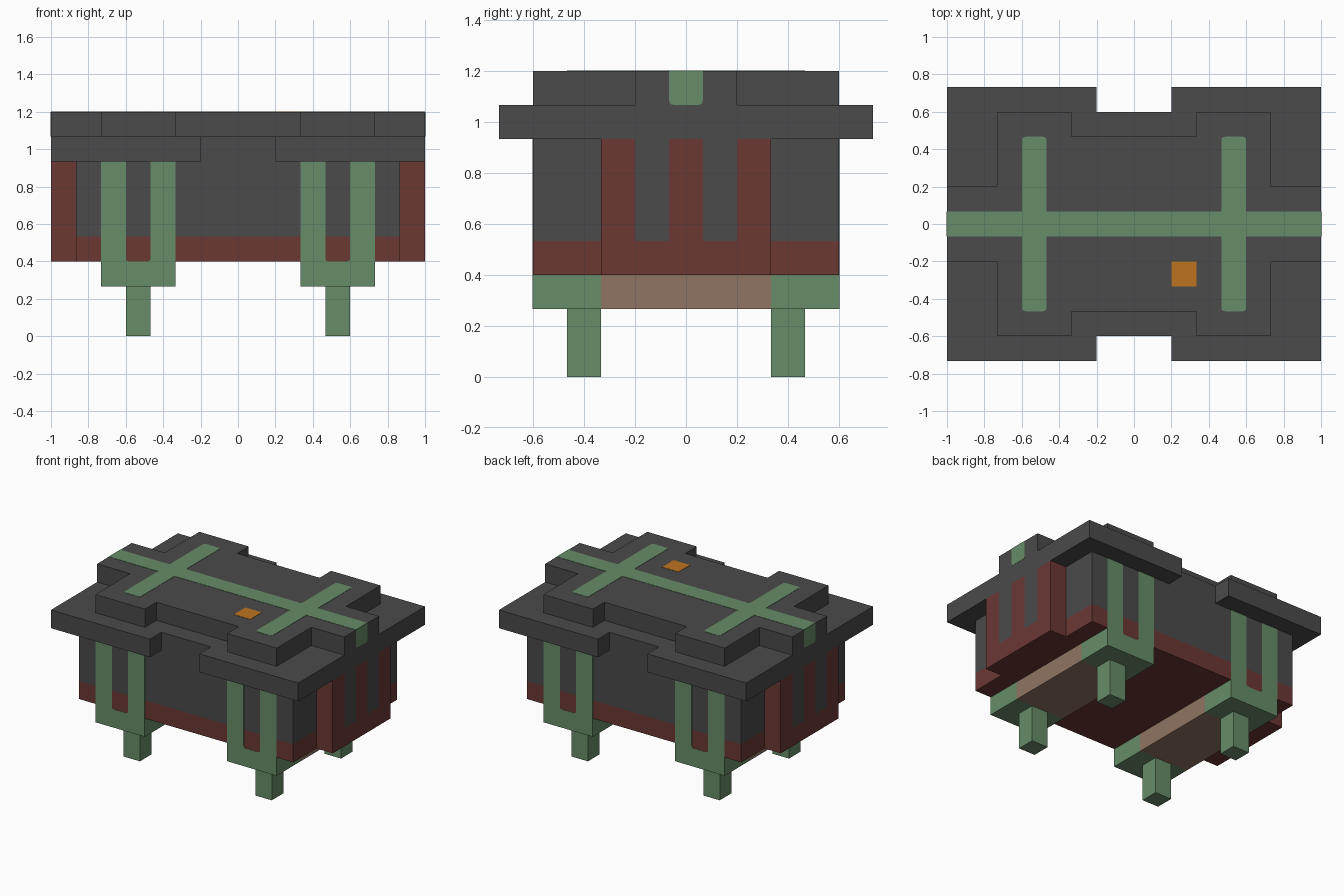
import bpy
import bmesh
from mathutils import Vector

cube = bpy.data.objects.get("Cube")
if cube:
    bpy.data.objects.remove(cube, do_unlink=True)

U = 1 / 15        # modelling grid step
THIN = 0.03       # thickness of painted plates, in grid steps


def material(name, rgb):
    m = bpy.data.materials.new(name)
    m.use_nodes = True
    m.diffuse_color = (*rgb, 1)
    m.node_tree.nodes["Principled BSDF"].inputs["Base Color"].default_value = (*rgb, 1)
    return m


GREY = material("charcoal grey", (0.069, 0.069, 0.069))
GREEN = material("moss green", (0.136, 0.262, 0.138))
RED = material("brick red", (0.147, 0.040, 0.034))
TAN = material("tan", (0.275, 0.178, 0.122))
ORANGE = material("orange", (0.521, 0.174, 0.0144))


def finish(name, bm, mats):
    bmesh.ops.recalc_face_normals(bm, faces=bm.faces)
    bmesh.ops.scale(bm, vec=(U, U, U), verts=bm.verts)
    mesh = bpy.data.meshes.new(name)
    bm.to_mesh(mesh)
    bm.free()
    for m in mats:
        mesh.materials.append(m)
    ob = bpy.data.objects.new(name, mesh)
    bpy.context.scene.collection.objects.link(ob)
    return ob


def block(name, lo, hi, mats, cuts=(), rule=None):
    """Box between two corners, cut at (axis, position) and coloured by a rule."""
    lo, hi = Vector(lo), Vector(hi)
    bm = bmesh.new()
    bmesh.ops.create_cube(bm, size=1)
    for v in bm.verts:
        v.co = Vector([(lo[i] + hi[i]) / 2 + v.co[i] * (hi[i] - lo[i]) for i in range(3)])
    for axis, pos in cuts:
        normal = Vector((0, 0, 0))
        normal[axis] = 1
        bmesh.ops.bisect_plane(bm, geom=bm.verts[:] + bm.edges[:] + bm.faces[:],
                               plane_co=normal * pos, plane_no=normal)
    bm.normal_update()
    if rule:
        for f in bm.faces:
            f.material_index = rule(f.calc_center_median(), f.normal)
    return finish(name, bm, mats)


def rounded(pts, corners, r=0.3):
    """Replace the chosen corners of an outline by small curves."""
    out = []
    for i, p in enumerate(pts):
        p = Vector(p)
        if p.to_tuple() not in corners:
            out.append(p)
            continue
        a = p + (Vector(pts[i - 1]) - p).normalized() * r
        b = p + (Vector(pts[(i + 1) % len(pts)]) - p).normalized() * r
        out += [a * (1 - t) ** 2 + p * 2 * t * (1 - t) + b * t * t for t in (0, 0.33, 0.67, 1)]
    return out


def prism(name, pts, axis, lo, hi, mat):
    """Extrude an outline along an axis from lo to hi."""
    bm = bmesh.new()

    def place(p):
        c = list(p)
        c.insert(axis, lo)
        return c
    face = bm.faces.new([bm.verts.new(place(p)) for p in pts])
    new = bmesh.ops.extrude_face_region(bm, geom=[face])["geom"]
    for v in new:
        if isinstance(v, bmesh.types.BMVert):
            v.co[axis] = hi
    return finish(name, bm, [mat])


def four_way(q):
    """Mirror a quarter outline into a full symmetric one."""
    return (q + [(-x, y) for x, y in reversed(q)] + [(-x, -y) for x, y in q]
            + [(x, -y) for x, y in reversed(q)])


# Chest body with a red band round its foot
block("chest_body", (-13, -9, 6), (13, 9, 14), [GREY, RED], [(2, 8)],
      lambda c, n: int(c.z < 8))

# Stepped lid
prism("lid_rim", four_way([(15, 11), (3, 11), (3, 9)]), 2, 14, 16, GREY)
prism("lid_top", four_way([(15, 3), (11, 3), (11, 9), (5, 9), (5, 7)]), 2, 16, 18, GREY)

# Green straps and orange mark painted on the lid
tips = [(sx * x, sy * 7.0) for x in (7, 9) for sx in (-1, 1) for sy in (-1, 1)]
cross = four_way([(15, 1), (9, 1), (9, 7), (7, 7), (7, 1)])
prism("lid_straps", rounded(cross, tips), 2, 18, 18 + THIN, GREEN)
block("lid_mark", (3, -5, 18), (5, -3, 18 + THIN), [ORANGE])

strap_end = rounded([(-1, 16), (1, 16), (1, 18), (-1, 18)], [(-1, 16), (1, 16)])
u_strap = [(5, 4), (11, 4), (11, 14), (9, 14), (9, 6), (7, 6), (7, 14), (5, 14)]

for s, side in ((1, "left"), (-1, "right")):
    prism(side + "_strap_end", strap_end, 0, s * 15, s * (15 + THIN), GREEN)

    # End panel with grey slots between red ribs
    block(side + "_end_panel", (min(s * 13, s * 15), -5, 6), (max(s * 13, s * 15), 5, 14),
          [RED, GREY], [(2, 8), (1, -3), (1, -1), (1, 1), (1, 3)],
          lambda c, n: int(abs(n.x) > 0.5 and c.z > 8 and 1 < abs(c.y) < 3))

    # Cross beam under the body, green at both ends
    block(side + "_beam", (s * 8 - 3, -9, 4), (s * 8 + 3, 9, 6), [TAN, GREEN],
          [(1, -5), (1, 5)], lambda c, n: int(abs(c.y) > 5))

    for d, end in ((-1, "front"), (1, "back")):
        # Leg and the forked strap above it
        block(f"{end}_{side}_leg", (s * 8 - 1, d * 6 - 1, 0), (s * 8 + 1, d * 6 + 1, 4), [GREEN])
        outline = [(s * x, z) for x, z in u_strap]
        inner = [(s * 7, 6), (s * 9, 6)]
        prism(f"{end}_{side}_strap", rounded(outline, inner), 1, d * 9, d * (9 + THIN), GREEN)
